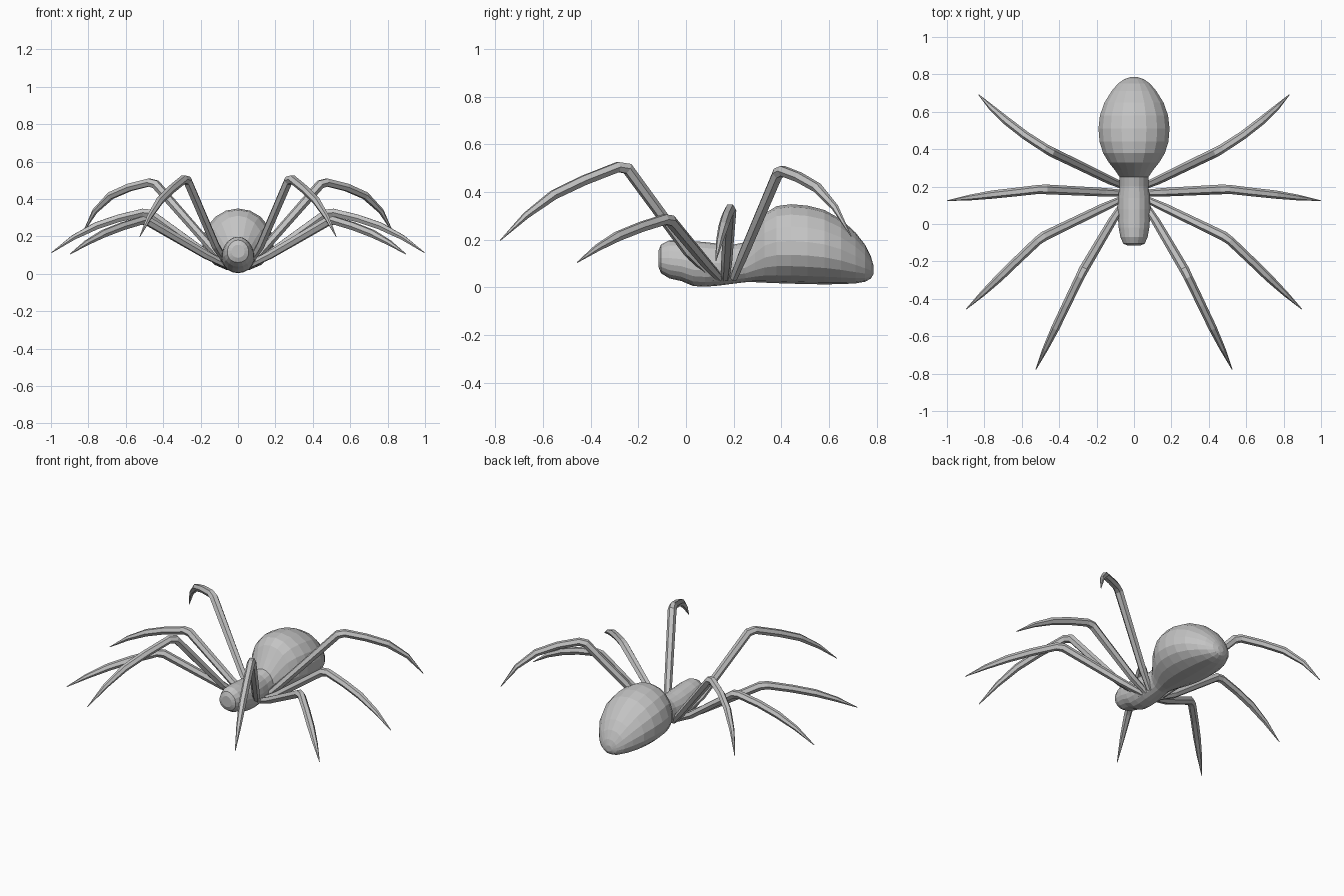
import bpy, bmesh, math
from mathutils import Vector

grey = bpy.data.materials.new("light grey")
grey.diffuse_color = (0.55, 0.55, 0.55, 1)


def loft(name, rings):
    """Skin closed rings of points and cap both ends."""
    bm = bmesh.new()
    loops = [[bm.verts.new(p) for p in ring] for ring in rings]
    n = len(loops[0])
    for a, b in zip(loops, loops[1:]):
        for i in range(n):
            j = (i + 1) % n
            bm.faces.new((a[i], a[j], b[j], b[i]))
    bm.faces.new(loops[0])
    bm.faces.new(loops[-1])
    bmesh.ops.recalc_face_normals(bm, faces=bm.faces)
    mesh = bpy.data.meshes.new(name)
    bm.to_mesh(mesh)
    bm.free()
    mesh.materials.append(grey)
    ob = bpy.data.objects.new(name, mesh)
    bpy.context.collection.objects.link(ob)
    return ob


def body_ring(y, bottom, top, half_width, sides=18):
    """Rounded section, widest a little below the middle."""
    mid = bottom + 0.44 * (top - bottom)
    ring = []
    for i in range(sides):
        a = 2 * math.pi * (i + 0.5) / sides
        s = math.sin(a)
        ring.append((half_width * math.cos(a), y,
                     mid + s * (top - mid if s > 0 else mid - bottom)))
    return ring


def leg(name, points, radii, sides=6):
    """Tapered tube along a bent path, mirrored to the other side."""
    pts = [Vector(p) for p in points]
    rings = []
    for i, p in enumerate(pts):
        before = (p - pts[i - 1]).normalized() if i else Vector()
        after = (pts[i + 1] - p).normalized() if i < len(pts) - 1 else Vector()
        along = (before + after).normalized()
        side = along.cross(Vector((0, 0, 1))).normalized()
        up = side.cross(along)
        rings.append([p + radii[i] * (side * math.cos(2 * math.pi * k / sides)
                                      + up * math.sin(2 * math.pi * k / sides))
                      for k in range(sides)])
    ob = loft(name, rings)
    ob.modifiers.new("mirror", 'MIRROR').use_mirror_merge = False


# Head, waist and abdomen: y, bottom, top, half width
sections = [
    (-0.115, 0.085, 0.155, 0.035), (-0.105, 0.06, 0.18, 0.058),
    (-0.07, 0.038, 0.197, 0.074), (-0.02, 0.027, 0.198, 0.083),
    (0.03, 0.006, 0.194, 0.087), (0.08, 0.003, 0.19, 0.089),
    (0.14, 0.008, 0.183, 0.087), (0.20, 0.016, 0.180, 0.078),
    (0.25, 0.022, 0.19, 0.078), (0.29, 0.022, 0.25, 0.105),
    (0.33, 0.02, 0.31, 0.138), (0.38, 0.018, 0.341, 0.168),
    (0.44, 0.016, 0.349, 0.187), (0.51, 0.014, 0.343, 0.193),
    (0.58, 0.013, 0.325, 0.185), (0.65, 0.014, 0.286, 0.160),
    (0.71, 0.017, 0.231, 0.122), (0.75, 0.024, 0.18, 0.088),
    (0.775, 0.037, 0.13, 0.052), (0.785, 0.055, 0.095, 0.02)]
loft("body", [body_ring(*s) for s in sections])

# Legs: hip, mid thigh, two knee points, three shin points, tip
radii = (0.017, 0.023, 0.026, 0.024, 0.023, 0.022, 0.015, 0.002)
legs = {
    "front_leg": [(0.05, 0.12, 0.04), (0.12, 0.01, 0.15), (0.27, -0.245, 0.498),
                  (0.29, -0.285, 0.505), (0.36, -0.43, 0.448),
                  (0.42, -0.555, 0.388), (0.475, -0.67, 0.302), (0.525, -0.778, 0.198)],
    "second_leg": [(0.05, 0.14, 0.04), (0.17, 0.085, 0.10), (0.48, -0.065, 0.28),
                   (0.515, -0.09, 0.285), (0.62, -0.19, 0.253),
                   (0.72, -0.287, 0.214), (0.81, -0.373, 0.165), (0.898, -0.456, 0.105)],
    "third_leg": [(0.05, 0.165, 0.04), (0.16, 0.17, 0.10), (0.47, 0.185, 0.322),
                  (0.51, 0.185, 0.327), (0.64, 0.17, 0.296),
                  (0.76, 0.157, 0.255), (0.88, 0.141, 0.194), (0.998, 0.125, 0.112)],
    "rear_leg": [(0.05, 0.20, 0.04), (0.13, 0.235, 0.125), (0.44, 0.385, 0.478),
                 (0.475, 0.405, 0.488), (0.58, 0.473, 0.462),
                 (0.68, 0.55, 0.418), (0.765, 0.625, 0.335), (0.831, 0.692, 0.215)],
}
for name, path in legs.items():
    leg(name, path, radii)
